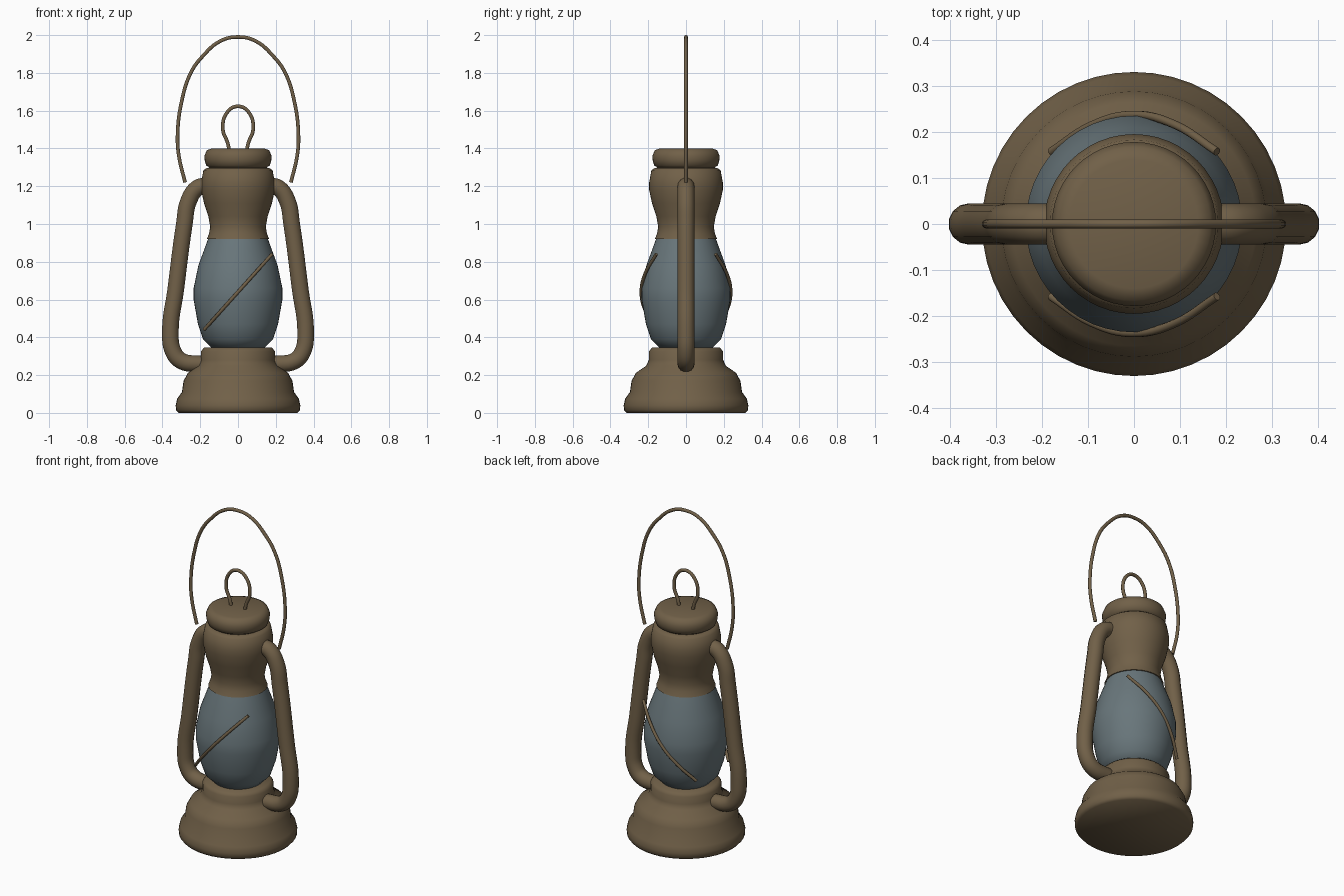
import bpy, bmesh, math

if "Cube" in bpy.data.objects:
    bpy.data.objects.remove(bpy.data.objects["Cube"])


def material(name, rgb):
    m = bpy.data.materials.new(name)
    m.diffuse_color = (*rgb, 1)
    m.use_nodes = True
    m.node_tree.nodes["Principled BSDF"].inputs["Base Color"].default_value = m.diffuse_color
    return m


BRASS = material("aged brass", (0.165, 0.118, 0.065))
GLASS = material("blue grey glass", (0.140, 0.182, 0.198))


def smooth(ob, angle):
    bpy.ops.object.select_all(action='DESELECT')
    ob.select_set(True)
    bpy.context.view_layer.objects.active = ob
    bpy.ops.object.shade_smooth_by_angle(angle=math.radians(angle))


def lathe(name, profile, mat, n=48):
    """Revolve (radius, z) points about z, closed by flat discs."""
    bm = bmesh.new()
    rings = [[bm.verts.new((r * math.cos(2 * math.pi * i / n),
                            r * math.sin(2 * math.pi * i / n), z))
              for i in range(n)] for r, z in profile]
    for a, b in zip(rings, rings[1:]):
        for i in range(n):
            j = (i + 1) % n
            bm.faces.new((a[i], a[j], b[j], b[i]))
    bm.faces.new(rings[0][::-1])
    bm.faces.new(rings[-1])
    me = bpy.data.meshes.new(name)
    bm.to_mesh(me)
    bm.free()
    ob = bpy.data.objects.new(name, me)
    bpy.context.collection.objects.link(ob)
    me.materials.append(mat)
    smooth(ob, 50)
    return ob


def tube(name, points, radius, mat, sides=3):
    """Sweep a round section along a smooth path, as a capped mesh."""
    cu = bpy.data.curves.new(name, 'CURVE')
    cu.dimensions = '3D'
    cu.bevel_depth = radius
    cu.bevel_resolution = sides
    cu.resolution_u = 6
    cu.use_fill_caps = True
    sp = cu.splines.new('BEZIER')
    sp.bezier_points.add(len(points) - 1)
    for bp, p in zip(sp.bezier_points, points):
        bp.co = p
        bp.handle_left_type = bp.handle_right_type = 'AUTO'
    cu.materials.append(mat)
    ob = bpy.data.objects.new(name, cu)
    bpy.context.collection.objects.link(ob)
    bpy.ops.object.select_all(action='DESELECT')
    ob.select_set(True)
    bpy.context.view_layer.objects.active = ob
    bpy.ops.object.convert(target='MESH')
    ob = bpy.context.view_layer.objects.active
    ob.name = name
    smooth(ob, 60)
    return ob


def arch(half):
    """Mirror a path from its left foot to its crown into a full arch."""
    return [(x, 0, z) for x, z in half] + [(-x, 0, z) for x, z in half[-2::-1]]


# Fuel tank base
lathe("tank_base", [(0.315, 0), (0.328, 0.015), (0.33, 0.04), (0.322, 0.075),
                    (0.297, 0.11), (0.288, 0.17), (0.265, 0.212),
                    (0.21, 0.25), (0.197, 0.28), (0.197, 0.325),
                    (0.18, 0.345)], BRASS)

# Glass globe
lathe("glass_globe", [(0.13, 0.335), (0.185, 0.39), (0.212, 0.47),
                      (0.235, 0.60), (0.235, 0.66), (0.21, 0.78),
                      (0.155, 0.93)], GLASS)

# Chimney hood and cap
lathe("chimney_hood", [(0.165, 0.92), (0.153, 0.95), (0.147, 0.985),
                       (0.157, 1.04), (0.18, 1.11), (0.195, 1.18),
                       (0.195, 1.22), (0.183, 1.285), (0.165, 1.297),
                       (0.13, 1.30)], BRASS)
lathe("chimney_cap", [(0.145, 1.295), (0.168, 1.31), (0.176, 1.335),
                      (0.178, 1.36), (0.166, 1.39), (0.14, 1.40)], BRASS)

# Side air tubes
for side, label in ((-1, "left"), (1, "right")):
    path = [(0.17, 1.203), (0.215, 1.19), (0.262, 1.12), (0.284, 1.0),
            (0.33, 0.65), (0.358, 0.43), (0.343, 0.325), (0.30, 0.275),
            (0.19, 0.258)]
    tube("side_tube_" + label, [(side * x, 0, z) for x, z in path], 0.045, BRASS, 5)

# Carrying bail and lifting ring
tube("carrying_bail", arch([(-0.28, 1.22), (-0.313, 1.36), (-0.32, 1.47),
                            (-0.298, 1.65), (-0.25, 1.80), (-0.19, 1.885),
                            (-0.09, 1.97), (0, 1.99)]), 0.01, BRASS)
tube("lifting_ring", arch([(-0.045, 1.385), (-0.055, 1.43), (-0.08, 1.50),
                           (-0.058, 1.59), (0, 1.623)]), 0.01, BRASS)

# Diagonal guard wires, front and back
for side, label in ((-1, "front"), (1, "back")):
    path = [(-0.18, 0.157, 0.44), (-0.09, 0.215, 0.54), (0, 0.237, 0.64),
            (0.09, 0.215, 0.74), (0.18, 0.157, 0.84)]
    tube("guard_wire_" + label, [(x, side * y, z) for x, y, z in path], 0.009, BRASS)
